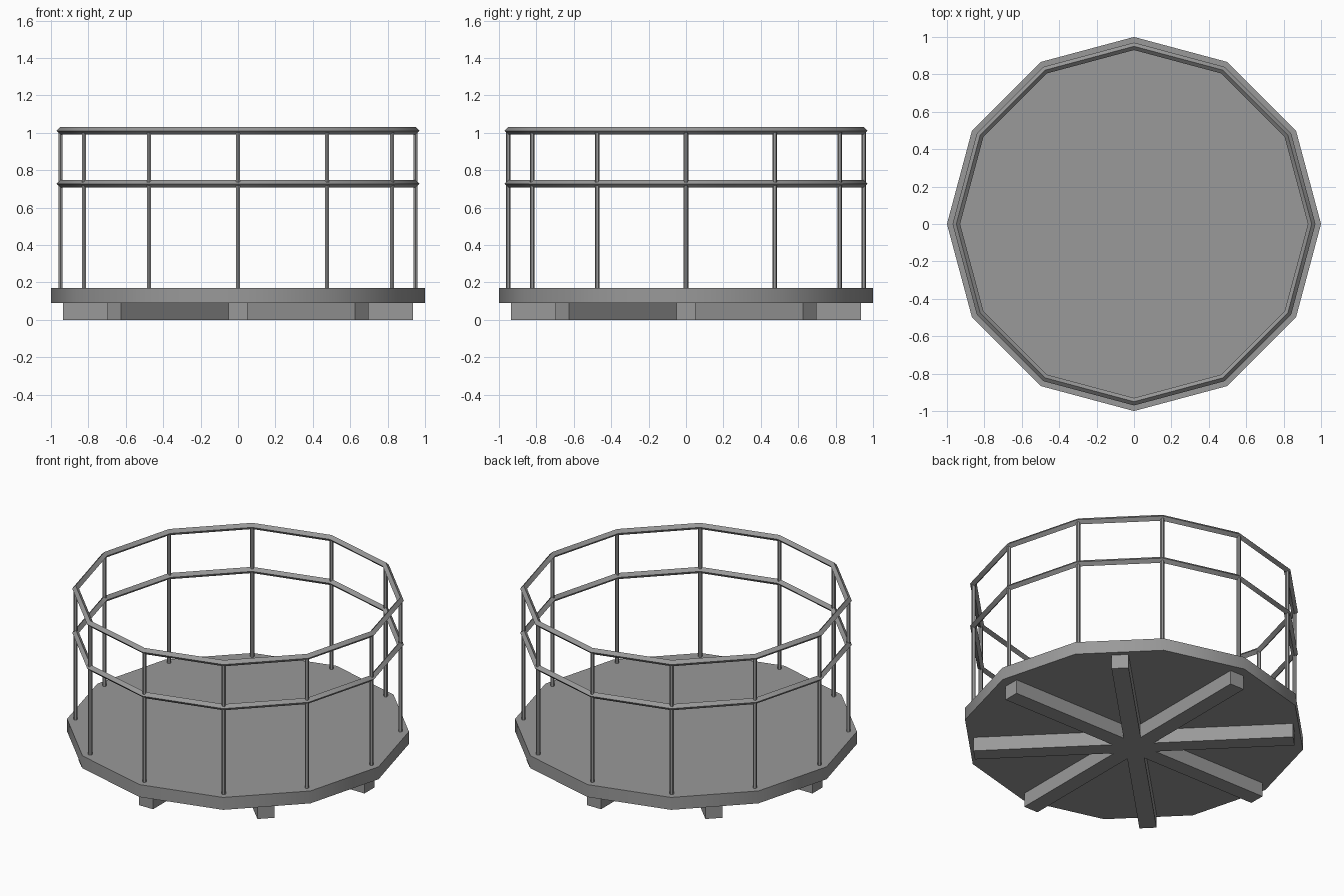
import bpy, bmesh
from math import sin, cos, pi, radians

if "Cube" in bpy.data.objects:
    bpy.data.objects.remove(bpy.data.objects["Cube"])

SIDES = 12
RING = 0.95

# Dark grey paint
paint = bpy.data.materials.new("dark_grey")
paint.diffuse_color = (0.32, 0.32, 0.32, 1)
paint.use_nodes = True
paint.node_tree.nodes["Principled BSDF"].inputs["Base Color"].default_value = paint.diffuse_color


def finish(obj, name):
    obj.name = name
    obj.data.materials.append(paint)


# Twelve-sided deck
bpy.ops.mesh.primitive_cylinder_add(vertices=SIDES, radius=1.0, depth=0.08,
                                    location=(0, 0, 0.13))
bpy.ops.object.shade_smooth_by_angle(angle=radians(35))
finish(bpy.context.object, "deck")

# Eight-armed support under the deck: star outline, extruded
arms, reach, half = 8, 0.935, 0.05
outline = []
for i in range(arms):
    a = 2 * pi * i / arms
    for side in (-half, half):
        outline.append((reach * cos(a) - side * sin(a),
                        reach * sin(a) + side * cos(a)))
    notch = a + pi / arms
    r = half / sin(pi / arms)
    outline.append((r * cos(notch), r * sin(notch)))
bm = bmesh.new()
base = bm.faces.new([bm.verts.new((x, y, 0)) for x, y in outline])
top = bmesh.ops.extrude_face_region(bm, geom=[base])["geom"]
bmesh.ops.translate(bm, vec=(0, 0, 0.09),
                    verts=[g for g in top if isinstance(g, bmesh.types.BMVert)])
bmesh.ops.recalc_face_normals(bm, faces=bm.faces)
mesh = bpy.data.meshes.new("support_arms")
bm.to_mesh(mesh)
bm.free()
support = bpy.data.objects.new("support_arms", mesh)
bpy.context.collection.objects.link(support)
finish(support, "support_arms")

# Handrails with a diamond cross-section
for name, z in (("top_rail", 1.01), ("middle_rail", 0.727)):
    bpy.ops.mesh.primitive_torus_add(major_segments=SIDES, minor_segments=4,
                                     major_radius=RING, minor_radius=0.02,
                                     location=(0, 0, z))
    bpy.ops.object.shade_smooth_by_angle(angle=radians(35))
    finish(bpy.context.object, name)

# Upright posts at every corner
for i in range(SIDES):
    a = 2 * pi * i / SIDES
    bpy.ops.mesh.primitive_cylinder_add(
        vertices=6, radius=0.0125, depth=0.85,
        location=(RING * cos(a), RING * sin(a), 0.585))
    finish(bpy.context.object, f"post_{i + 1}")
